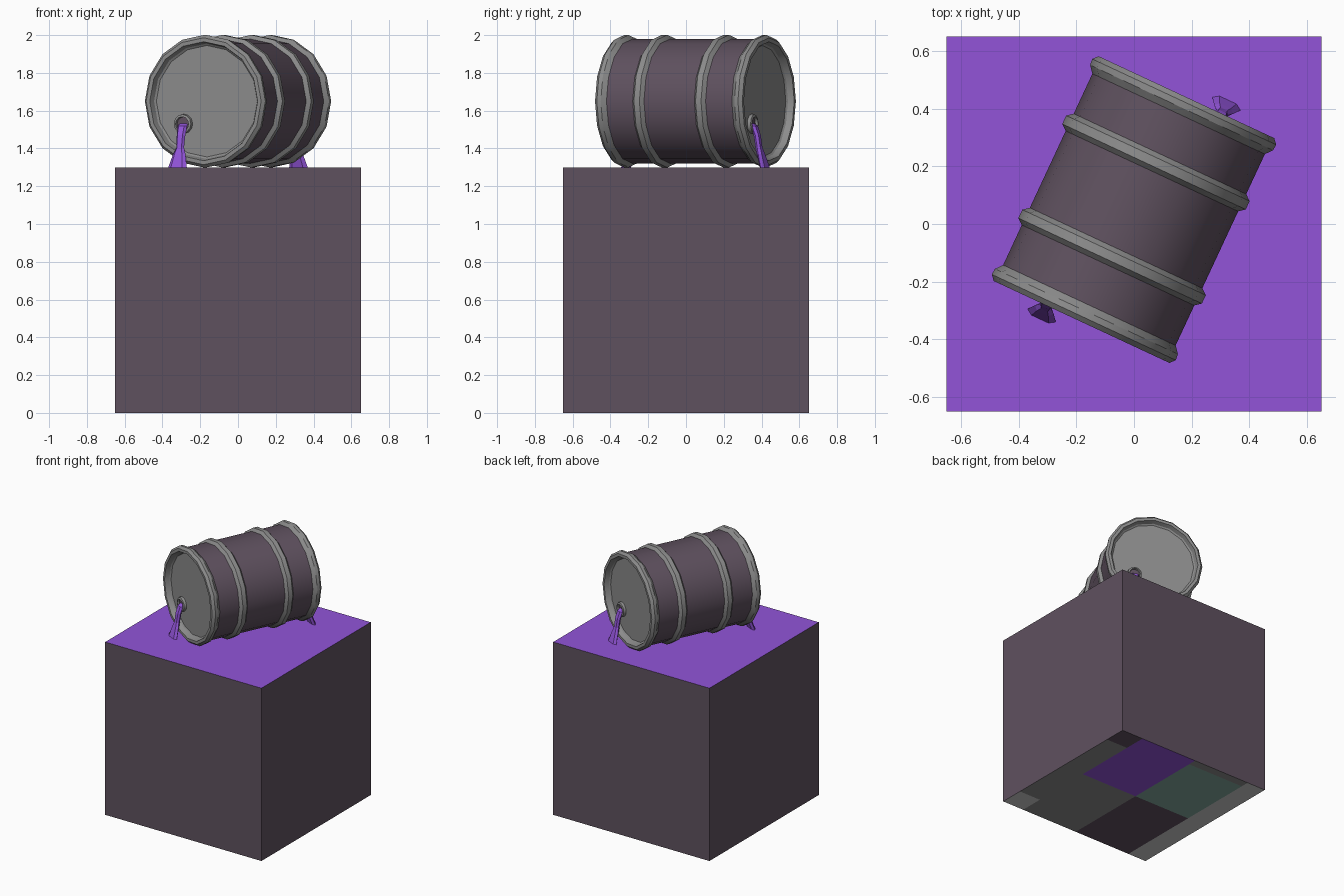
import bpy, bmesh, math
from mathutils import Matrix, Vector

if "Cube" in bpy.data.objects:
    bpy.data.objects.remove(bpy.data.objects["Cube"])


def srgb(r, g, b):
    return tuple((c / 255 / 12.92) if c < 11 else ((c / 255 + 0.055) / 1.055) ** 2.4
                 for c in (r, g, b)) + (1.0,)


def material(name, rgb):
    m = bpy.data.materials.new(name)
    m.diffuse_color = srgb(*rgb)
    m.use_nodes = True
    m.node_tree.nodes["Principled BSDF"].inputs["Base Color"].default_value = m.diffuse_color
    return m


MAUVE, PURPLE, GRAY, PALE, TEAL = range(5)
MATS = [material("dark mauve", (95, 81, 95)), material("purple", (146, 84, 217)),
        material("steel gray", (140, 140, 140)), material("pale gray", (204, 204, 204)),
        material("dull teal", (130, 168, 157))]

# Barrel frame: local y is the barrel axis
FRAME = Matrix.Translation((0, 0.05, 1.65)) @ Matrix.Rotation(math.radians(-25), 4, 'Z')


def finish(name, bm, matrix=Matrix(), smooth=None, recalc=True):
    bmesh.ops.remove_doubles(bm, verts=bm.verts, dist=1e-5)
    if recalc:
        bmesh.ops.recalc_face_normals(bm, faces=bm.faces)
    me = bpy.data.meshes.new(name)
    bm.to_mesh(me)
    bm.free()
    for m in MATS:
        me.materials.append(m)
    ob = bpy.data.objects.new(name, me)
    bpy.context.collection.objects.link(ob)
    ob.matrix_world = matrix
    if smooth:
        bpy.ops.object.select_all(action='DESELECT')
        ob.select_set(True)
        bpy.context.view_layer.objects.active = ob
        bpy.ops.object.shade_smooth_by_angle(angle=math.radians(smooth))
    return ob


def lathe(bm, profile, sides, color, cx=0, cz=0):
    """Revolve (y, radius) points about the y axis; color(a, b) picks the material."""
    def pt(p, i):
        t = 2 * math.pi * i / sides
        return Vector((cx + p[1] * math.cos(t), p[0], cz + p[1] * math.sin(t)))
    for a, b in zip(profile, profile[1:]):
        for i in range(sides):
            pts = [pt(a, i)]
            if a[1] > 0:
                pts.append(pt(a, i + 1))
            pts.append(pt(b, i + 1))
            if b[1] > 0:
                pts.append(pt(b, i))
            f = bm.faces.new([bm.verts.new(p) for p in pts])
            f.material_index = color(a, b)


# Pedestal: mauve sides, purple top, patchwork underside
def underside(u, v):
    if v > 0.88:
        return PALE
    if v > 0.51:
        return (GRAY if u < 0.05 else TEAL) if u < 0.5 else MAUVE
    if v > 0.14:
        return PURPLE if u < 0.5 else GRAY
    return MAUVE if u < 0.13 else PALE if u > 0.86 else GRAY


bm = bmesh.new()
H = 0.65


def quad(pts, mat):
    bm.faces.new([bm.verts.new(p) for p in pts]).material_index = mat


corners = [(-H, -H), (H, -H), (H, H), (-H, H)]
quad([(x, y, 1.3) for x, y in corners], PURPLE)
for i in range(4):
    (x0, y0), (x1, y1) = corners[i], corners[(i + 1) % 4]
    quad([(x0, y0, 0), (x1, y1, 0), (x1, y1, 1.3), (x0, y0, 1.3)], MAUVE)
us, vs = (0, 0.05, 0.13, 0.5, 0.86, 1), (0, 0.14, 0.51, 0.88, 1)
for u0, u1 in zip(us, us[1:]):
    for v0, v1 in zip(vs, vs[1:]):
        quad([(H - 2 * H * v, H - 2 * H * u, 0)
              for u, v in ((u0, v0), (u1, v0), (u1, v1), (u0, v1))][::-1],
             underside((u0 + u1) / 2, (v0 + v1) / 2))
        bm.faces.ensure_lookup_table()
        bm.faces[-1].normal_update()
        if bm.faces[-1].normal.z > 0:
            bm.faces[-1].normal_flip()
finish("pedestal", bm, recalc=False)

# Barrel: recessed lids, end rims and two hoops
R = 0.33
half = [(0.39, 0), (0.39, 0.295), (0.398, 0.305), (0.43, 0.315), (0.43, 0.336), (0.412, 0.352),
        (0.39, 0.35), (0.366, R), (0.213, R), (0.196, 0.351), (0.164, 0.351), (0.147, R)]
profile = half + [(-y, r) for y, r in reversed(half)]
bm = bmesh.new()
lathe(bm, profile, 16, lambda a, b: MAUVE if a[1] == R == b[1] else GRAY)
finish("barrel", bm, FRAME, smooth=32)

# Spout ring and spilling liquid on each end, as half-turn copies
stream = [(-0.385, -0.115, 0.026), (-0.412, -0.13, 0.027), (-0.43, -0.18, 0.025),
          (-0.44, -0.245, 0.022), (-0.452, -0.28, 0.036), (-0.474, -0.35, 0.054)]
for end, turn in (("front", 0), ("back", math.pi)):
    place = FRAME @ Matrix.Rotation(turn, 4, 'Z')
    bm = bmesh.new()
    ring = [(-0.385, 0.053), (-0.408, 0.050), (-0.412, 0.038), (-0.396, 0.036), (-0.396, 0)]
    lathe(bm, ring, 12, lambda a, b: MAUVE if b[1] == 0 else GRAY, -0.135, -0.12)
    finish(end + "_spout", bm, place, smooth=35)

    bm = bmesh.new()
    loops = []
    for y, z, w in stream:
        loops.append([bm.verts.new((-0.135 + sx * w, y + dy, z))
                      for sx, dy in ((-1, 0.006), (-0.6, -0.008), (0.6, -0.008),
                                     (1, 0.006), (0.6, 0.02), (-0.6, 0.02))])
    for a, b in zip(loops, loops[1:]):
        for i in range(6):
            j = (i + 1) % 6
            bm.faces.new((a[i], a[j], b[j], b[i]))
    bm.faces.new(loops[0])
    bm.faces.new(loops[-1])
    for f in bm.faces:
        f.material_index = PURPLE
    finish(end + "_stream", bm, place)
